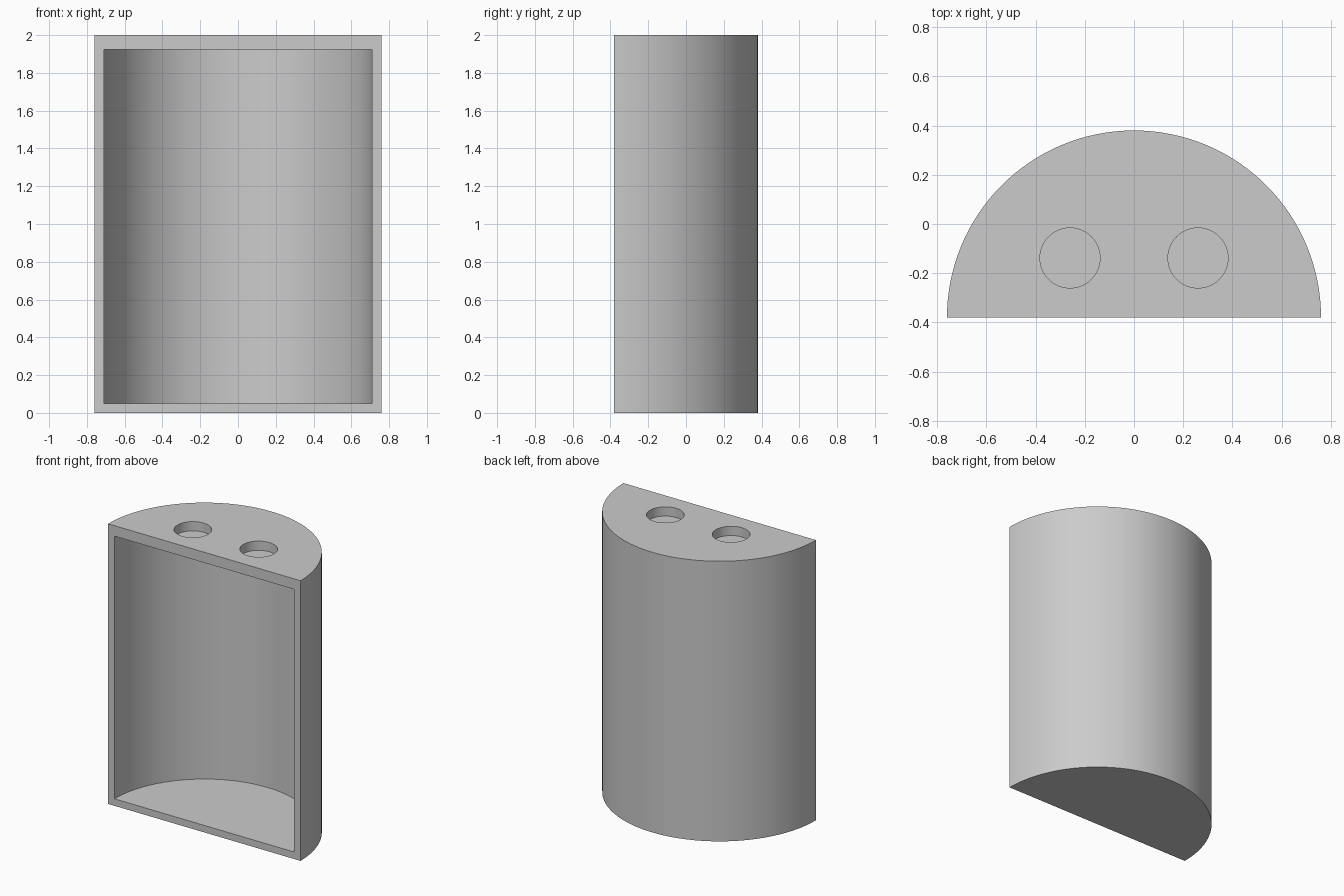
import bpy
import bmesh
import math

RADIUS, WALL, HEIGHT = 0.76, 0.05, 2.0
FRONT = -RADIUS / 2          # plane of the open flat side
ROOF = 0.075                 # thickness of the top
POCKET_R, POCKET_DEPTH = 0.122, 0.066

cube = bpy.data.objects.get("Cube")
if cube:
    bpy.data.objects.remove(cube, do_unlink=True)

grey = bpy.data.materials.new("plain_grey")
grey.use_nodes = True
colour = (0.6, 0.6, 0.6, 1)
grey.diffuse_color = colour
grey.node_tree.nodes["Principled BSDF"].inputs["Base Color"].default_value = colour


def prism(name, outline, bottom, top):
    """Extrude a closed xy outline from bottom to top."""
    bm = bmesh.new()
    base = bm.faces.new([bm.verts.new((x, y, bottom)) for x, y in outline])
    extruded = bmesh.ops.extrude_face_region(bm, geom=[base], use_keep_orig=True)
    verts = [v for v in extruded["geom"] if isinstance(v, bmesh.types.BMVert)]
    bmesh.ops.translate(bm, verts=verts, vec=(0, 0, top - bottom))
    bmesh.ops.recalc_face_normals(bm, faces=bm.faces)
    mesh = bpy.data.meshes.new(name)
    bm.to_mesh(mesh)
    bm.free()
    mesh.materials.append(grey)
    obj = bpy.data.objects.new(name, mesh)
    bpy.context.collection.objects.link(obj)
    return obj


def arc(radius, cx, cy, sweep, steps):
    return [(cx + radius * math.cos(sweep * i / steps),
             cy + radius * math.sin(sweep * i / steps)) for i in range(steps + 1)]


def carve(target, cutter):
    """Subtract the cutter from the target and discard it."""
    cutter.hide_render = True
    mod = target.modifiers.new("carve", 'BOOLEAN')
    mod.operation = 'DIFFERENCE'
    mod.solver = 'EXACT'
    mod.object = cutter
    bpy.context.view_layer.objects.active = target
    bpy.ops.object.modifier_apply(modifier=mod.name)
    bpy.data.objects.remove(cutter, do_unlink=True)


# Half-round body
body = prism("half_round_shell", arc(RADIUS, 0, FRONT, math.pi, 64), 0, HEIGHT)

# Hollow, open through the flat front
inner = RADIUS - WALL
hollow = arc(inner, 0, FRONT, math.pi, 64) + [(-inner, FRONT - 0.1), (inner, FRONT - 0.1)]
carve(body, prism("hollow_cutter", hollow, WALL, HEIGHT - ROOF))

# Two shallow round pockets in the top
for side in (-1, 1):
    circle = arc(POCKET_R, side * 0.26, -0.138, math.tau, 48)[:-1]
    carve(body, prism("pocket_cutter", circle, HEIGHT - POCKET_DEPTH, HEIGHT + 0.1))

# Smooth curved walls, crisp rims
bpy.ops.object.select_all(action='DESELECT')
body.select_set(True)
bpy.context.view_layer.objects.active = body
bpy.ops.object.shade_smooth_by_angle(angle=math.radians(30))
